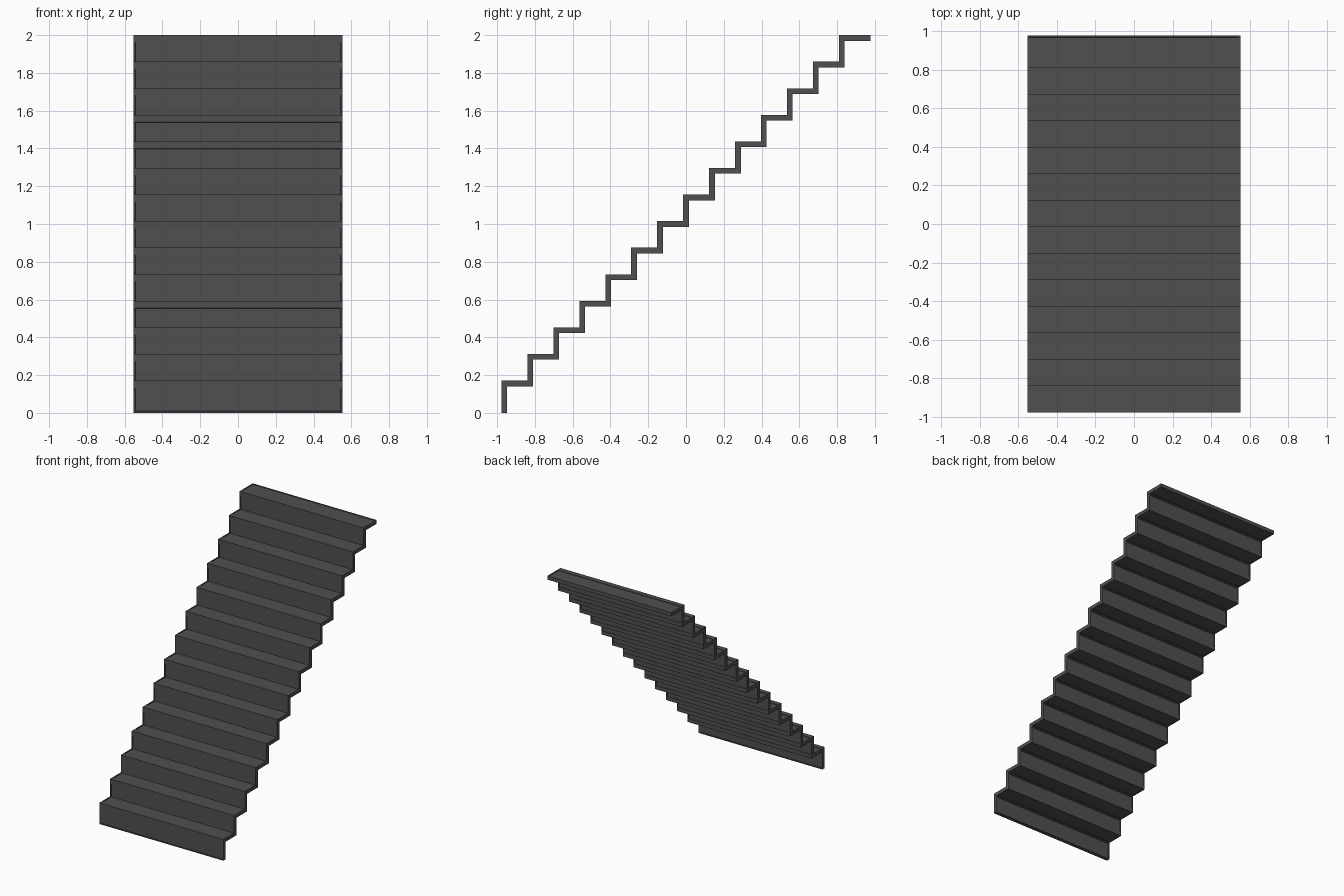
import bpy, bmesh
from mathutils import Vector

if "Cube" in bpy.data.objects:
    bpy.data.objects.remove(bpy.data.objects["Cube"])

STEPS = 14
HALF_W = 0.553                    # half width in x
T = 0.03                          # sheet thickness
DEPTH = 1.954                     # total y length
RUN = (DEPTH - T) / STEPS
RISE = (2.0 - T) / STEPS

steel = bpy.data.materials.new("dark grey steel")
steel.diffuse_color = (0.08, 0.08, 0.08, 1)
steel.use_nodes = True
steel.node_tree.nodes["Principled BSDF"].inputs["Base Color"].default_value = steel.diffuse_color


def add_step(index):
    """One L-shaped step: riser plus tread, each face with a shallow recessed panel."""
    y, z = -DEPTH / 2 + index * RUN, index * RISE
    profile = [(0, 0), (T, 0), (T, RISE), (RUN + T, RISE),
               (RUN + T, RISE + T), (T, RISE + T), (0, RISE + T), (0, RISE)]
    bm = bmesh.new()
    # split at the corner so riser and tread panels exclude the corner block
    ring = [bm.verts.new((-HALF_W, y + a, z + b)) for a, b in profile]
    side_a = bm.faces.new(ring)
    ext = bmesh.ops.extrude_face_region(bm, geom=[side_a])
    moved = [v for v in ext["geom"] if isinstance(v, bmesh.types.BMVert)]
    bmesh.ops.translate(bm, verts=moved, vec=Vector((2 * HALF_W, 0, 0)))
    if side_a.is_valid is False or len(bm.faces) < len(profile) + 2:
        bmesh.ops.holes_fill(bm, edges=bm.edges[:])
    bmesh.ops.recalc_face_normals(bm, faces=bm.faces[:])
    # recessed panels on the broad front, top, back and underside faces
    broad = [f for f in bm.faces
             if abs(f.normal.x) < 0.5 and f.calc_area() > 2 * HALF_W * T * 2]
    bmesh.ops.inset_individual(bm, faces=broad, thickness=0.012, depth=0)
    bmesh.ops.inset_individual(bm, faces=broad, thickness=0.001, depth=-0.004)
    mesh = bpy.data.meshes.new("step")
    bm.to_mesh(mesh)
    bm.free()
    mesh.materials.append(steel)
    obj = bpy.data.objects.new(f"step_{index + 1:02d}", mesh)
    bpy.context.collection.objects.link(obj)


for i in range(STEPS):
    add_step(i)
